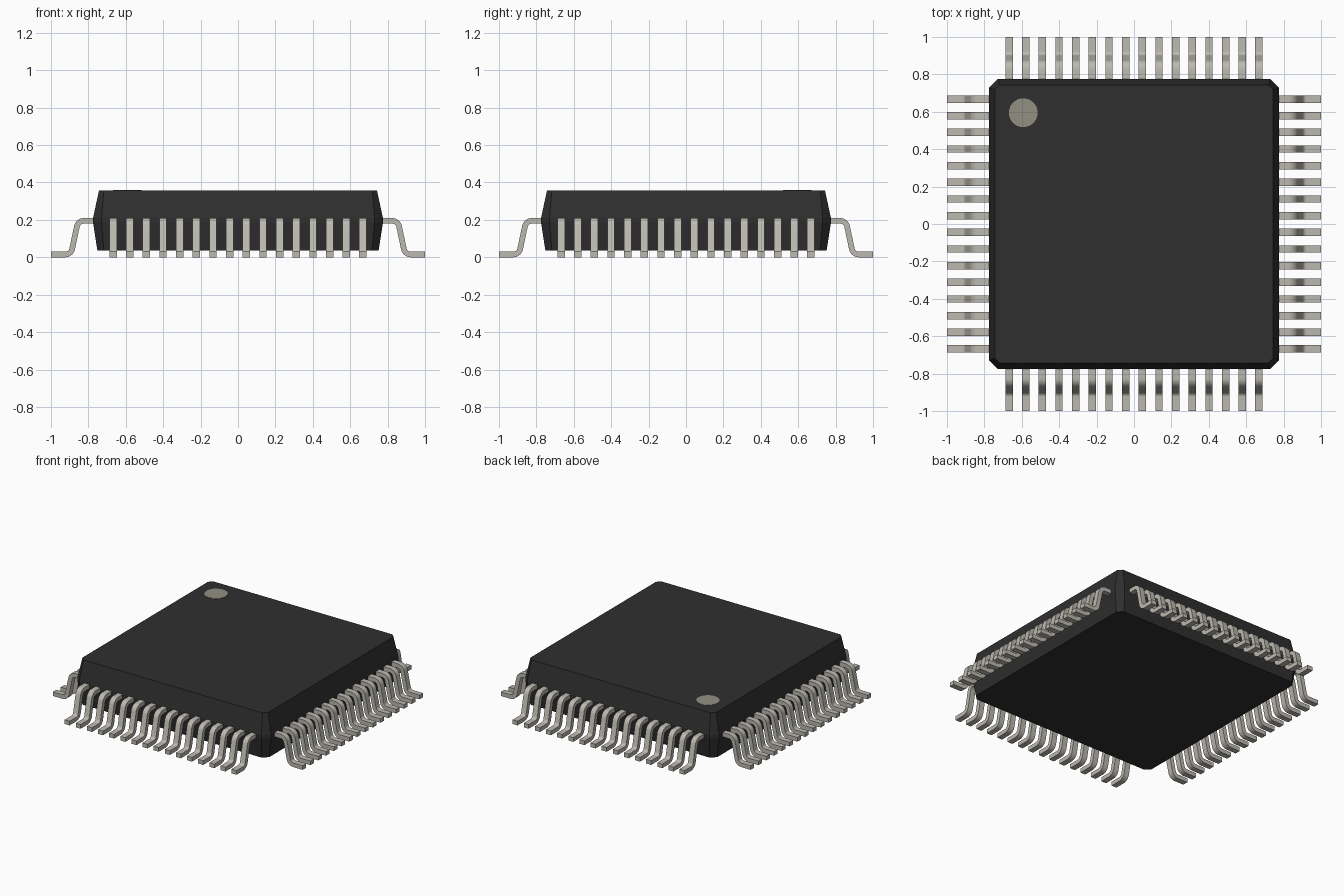
import bpy, bmesh, math
from mathutils import Vector, Matrix

cube = bpy.data.objects.get("Cube")
if cube:
    bpy.data.objects.remove(cube, do_unlink=True)


def material(name, rgb, roughness=0.6):
    m = bpy.data.materials.new(name)
    m.use_nodes = True
    m.diffuse_color = (*rgb, 1)
    bsdf = m.node_tree.nodes["Principled BSDF"]
    bsdf.inputs["Base Color"].default_value = (*rgb, 1)
    bsdf.inputs["Roughness"].default_value = roughness
    return m


def make_object(name, bm, mat):
    bmesh.ops.recalc_face_normals(bm, faces=bm.faces)
    mesh = bpy.data.meshes.new(name)
    bm.to_mesh(mesh)
    bm.free()
    mesh.materials.append(mat)
    ob = bpy.data.objects.new(name, mesh)
    bpy.context.collection.objects.link(ob)
    return ob


def loft(bm, rings):
    """Skin a list of equal-length point rings and cap both ends."""
    rows = [[bm.verts.new(p) for p in ring] for ring in rings]
    n = len(rows[0])
    for a, b in zip(rows, rows[1:]):
        for i in range(n):
            j = (i + 1) % n
            bm.faces.new((a[i], a[j], b[j], b[i]))
    bm.faces.new(rows[0])
    bm.faces.new(rows[-1])


black = material("black plastic", (0.028, 0.028, 0.028))
metal = material("tinned metal", (0.5, 0.485, 0.43))
grey = material("marker grey", (0.29, 0.275, 0.225))


# Package body: chamfered square that tapers above and below its belt
def chamfered_square(h, c, z):
    k = h - c
    return [(x, y, z) for x, y in ((h, -k), (h, k), (k, h), (-k, h),
                                   (-h, k), (-h, -k), (-k, -h), (k, -h))]


bm = bmesh.new()
loft(bm, [chamfered_square(*s) for s in ((0.752, 0.035, 0.037), (0.775, 0.045, 0.185),
                                         (0.775, 0.045, 0.21), (0.743, 0.026, 0.358))])
make_object("package_body", bm, black)

# Round pin-one marker
bm = bmesh.new()
bmesh.ops.create_cone(bm, cap_ends=True, segments=48, radius1=0.077, radius2=0.077, depth=0.004,
                      matrix=Matrix.Translation((-0.592, 0.595, 0.358)))
make_object("pin_one_marker", bm, grey)


# Gull-wing lead: a bent strip swept along a filleted centreline
def filleted_path(points, radius, steps=8):
    """Return (point, unit normal) pairs along the rounded polyline."""
    def left(d):
        return Vector((-d.y, d.x))

    pts = [Vector(p) for p in points]
    out = [(pts[0], left((pts[1] - pts[0]).normalized()))]
    for a, b, c in zip(pts, pts[1:], pts[2:]):
        d1, d2 = (b - a).normalized(), (c - b).normalized()
        turn = math.atan2(d1.x * d2.y - d1.y * d2.x, d1.dot(d2))
        side = math.copysign(1, turn)
        start = b - d1 * radius * math.tan(abs(turn) / 2)
        centre = start + left(d1) * side * radius
        for i in range(steps + 1):
            n = Matrix.Rotation(turn * i / steps, 2) @ left(d1)
            out.append((centre - n * side * radius, n))
    out.append((pts[-1], left((pts[-1] - pts[-2]).normalized())))
    return out


PINS, PITCH, WIDTH, THICK = 16, 0.0891, 0.04, 0.03
path = filleted_path([(0.74, 0.195), (0.855, 0.195), (0.893, 0.015), (1, 0.015)], 0.038)

for side, angle in (("left", 0), ("back", 90), ("right", 180), ("front", 270)):
    bm = bmesh.new()
    for i in range(PINS):
        y = (i - (PINS - 1) / 2) * PITCH
        rings = []
        for p, n in path:
            up, low = p + n * THICK / 2, p - n * THICK / 2
            rings.append([(q.x, y + s * WIDTH / 2, q.y)
                          for q, s in ((low, -1), (low, 1), (up, 1), (up, -1))])
        loft(bm, rings)
    bm.transform(Matrix.Rotation(math.radians(angle), 4, "Z"))
    leads = make_object(side + "_leads", bm, metal)
    bpy.ops.object.select_all(action="DESELECT")
    leads.select_set(True)
    bpy.context.view_layer.objects.active = leads
    bpy.ops.object.shade_smooth_by_angle(angle=math.radians(30))
